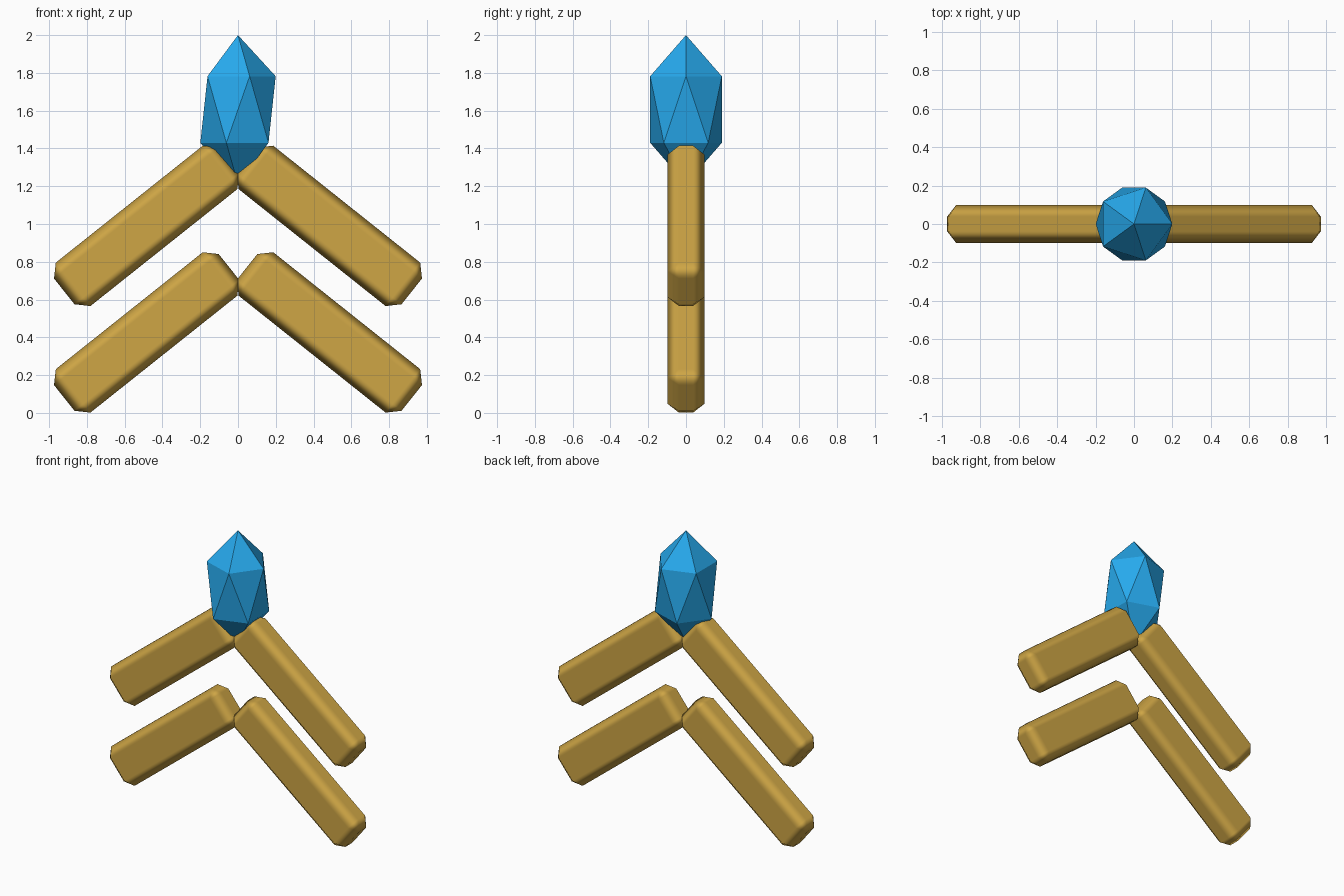
import bpy
import math

if "Cube" in bpy.data.objects:
    bpy.data.objects.remove(bpy.data.objects["Cube"])


def material(name, color):
    m = bpy.data.materials.new(name)
    m.diffuse_color = color
    m.use_nodes = True
    m.node_tree.nodes["Principled BSDF"].inputs["Base Color"].default_value = m.diffuse_color
    return m


gold = material("gold", (0.62, 0.38, 0.06, 1))
blue = material("blue", (0.02, 0.40, 0.85, 1))


# One sloping bar with chamfered, softly shaded edges
def bar(name, side, z):
    bpy.ops.mesh.primitive_cube_add(size=1)
    ob = bpy.context.object
    ob.name = name
    ob.scale = (1.114, 0.196, 0.294)
    bpy.ops.object.transform_apply(location=False, rotation=False, scale=True)
    ob.location = (side * 0.484, 0, z)
    ob.rotation_euler = (0, side * math.radians(38.5), 0)
    ob.data.materials.append(gold)
    bpy.ops.object.shade_smooth()
    bevel = ob.modifiers.new("chamfer", 'BEVEL')
    bevel.width = 0.06
    bevel.segments = 1
    bevel.limit_method = 'NONE'
    bevel.harden_normals = True


# Two stacked chevrons
for level, z in (("lower", 0.426), ("upper", 0.99)):
    for label, side in (("left", -1), ("right", 1)):
        bar(f"{level}_{label}_bar", side, z)

# Faceted crystal: stretched icosahedron
bpy.ops.mesh.primitive_ico_sphere_add(subdivisions=1, radius=1, location=(0, 0, 1.606))
crystal = bpy.context.object
crystal.name = "crystal"
crystal.scale = (0.223, 0.223, 0.394)
crystal.data.materials.append(blue)
